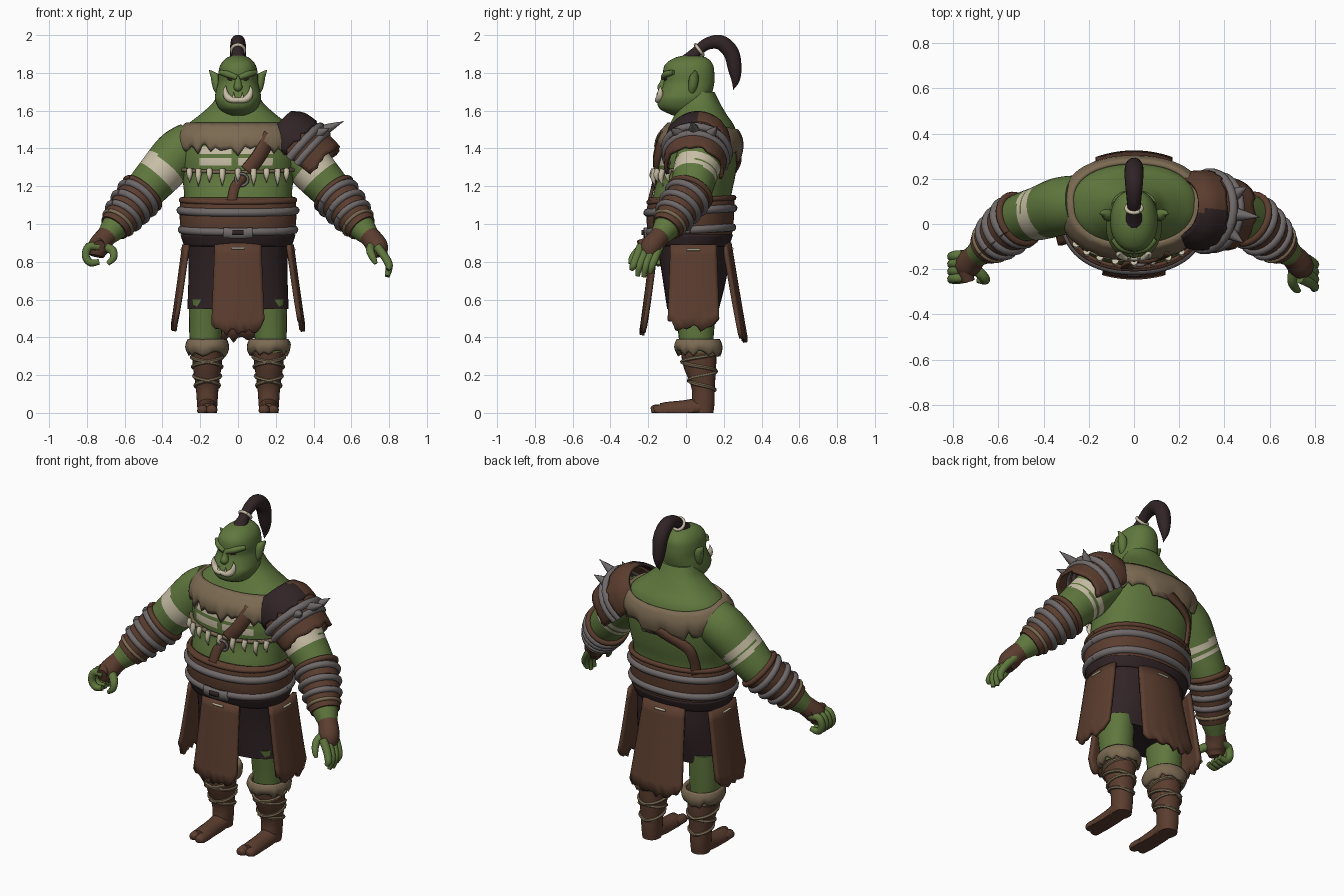
import bpy, bmesh, random
from math import sin, cos, pi, radians
from mathutils import Vector

random.seed(4)
if "Cube" in bpy.data.objects:
    bpy.data.objects.remove(bpy.data.objects["Cube"], do_unlink=True)
COLOURS = {"skin_green": (.115, .185, .047), "leather_brown": (.105, .047, .028), "dark_cloth": (.03, .017, .019),
           "fur_tan": (.2, .145, .085), "metal_grey": (.16, .14, .142), "bone": (.58, .52, .38)}
MATS = {}
for key, rgb in COLOURS.items():
    m = MATS[key] = bpy.data.materials.new(key)
    m.use_nodes = True
    m.diffuse_color = (*rgb, 1)
    m.node_tree.nodes["Principled BSDF"].inputs["Base Color"].default_value = (*rgb, 1)
GREEN, BROWN, DARK, FUR, METAL, BONE = COLOURS

def grid(name, rows, mat, closed=True, thick=0, rule=None):
    """Skin rows of points; solid ones get end caps, sheets get thickness."""
    bm = bmesh.new()
    vs = [[bm.verts.new(p) for p in row] for row in rows]
    n = len(vs[0])
    for r0, r1 in zip(vs, vs[1:]):
        for j in range(n if closed else n - 1):
            k = (j + 1) % n
            bm.faces.new((r0[j], r0[k], r1[k], r1[j]))
    if not thick:
        bm.faces.new(vs[0])
        bm.faces.new(vs[-1])
    bmesh.ops.recalc_face_normals(bm, faces=bm.faces[:])
    names = [mat]
    for f in bm.faces if rule else ():
        pick = rule(f.calc_center_median()) or mat
        if pick not in names:
            names.append(pick)
        f.material_index = names.index(pick)
    me = bpy.data.meshes.new(name)
    bm.to_mesh(me)
    bm.free()
    for k in names:
        me.materials.append(MATS[k])
    me.shade_smooth()
    me.set_sharp_from_angle(angle=radians(50))
    ob = bpy.data.objects.new(name, me)
    bpy.context.scene.collection.objects.link(ob)
    if thick:
        mod = ob.modifiers.new("thickness", 'SOLIDIFY')
        mod.thickness, mod.offset = thick, 0

def spline(keys, n):
    out = []
    for i in range(len(keys) - 1):
        four = [keys[max(0, min(len(keys) - 1, i + d))] for d in (-1, 0, 1, 2)]
        for t in (k / n for k in range(n)):
            out.append(tuple(.5 * (2*b + (c-a)*t + (2*a-5*b+4*c-d)*t*t + (3*b-a-3*c+d)*t**3)
                             for a, b, c, d in zip(*four)))
    return out + [tuple(keys[-1])]

def tube(name, keys, mat, n=5, seg=12, rule=None):
    """Round limb through (x, y, z, radius) keys, kept above the ground."""
    pts = spline(keys, n)
    ps = [Vector(p[:3]) for p in pts]
    side, rows = None, []
    for i, p in enumerate(ps):
        t = (ps[min(i + 1, len(ps) - 1)] - ps[max(i - 1, 0)]).normalized()
        side = (side - t * side.dot(t) if side else t.orthogonal()).normalized()
        up, r = t.cross(side), max(pts[i][3], .002)
        row = [p + r * (side * cos(2*pi*j/seg) + up * sin(2*pi*j/seg)) for j in range(seg)]
        rows.append([Vector((q.x, q.y, max(q.z, 0))) for q in row])
    grid(name, rows, mat, rule=rule)

def hoop(name, c, axis, big, small, mat):
    u = Vector(axis).orthogonal().normalized()
    v = Vector(axis).normalized().cross(u)
    ps = [Vector(c) + big * (u * cos(pi*k/12) + v * sin(pi*k/12)) for k in range(25)]
    tube(name, [(*p, small) for p in ps], mat, 1, 8)

def surface(keys, cx=0):
    """Oval sections (z, half width, front y, back y), low to high, as a function of angle and height."""
    fine = spline(keys, 10)
    def at(a, z, off=0):
        i = max([k for k in range(len(fine) - 1) if fine[k][0] <= z] or [0])
        lo, hi = fine[i], fine[i + 1]
        t = max(0, min(1, (z - lo[0]) / (hi[0] - lo[0])))
        rx, f, b = (lo[k] + (hi[k] - lo[k]) * t for k in (1, 2, 3))
        ex = lambda q: abs(q) ** .9 * (1 if q > 0 else -1)
        return Vector((cx + (rx + off) * ex(cos(a)), (f + b)/2 + ((b - f)/2 + off) * ex(sin(a)), z))
    at.low, at.high = fine[0][0], fine[-1][0]
    return at

def loft(name, surf, mat, steps=24, seg=40, rule=None):
    rows = [[surf(2*pi*j/seg, surf.low + (surf.high - surf.low) * i/steps) for j in range(seg)] for i in range(steps + 1)]
    grid(name, rows, mat, rule=rule)

def shell(name, surf, top, bottom, off, mat, jag=0, bulge=0, seg=64, thick=.015, back=0):
    """Band around a surface with an optional ragged hem, lowered at the back."""
    tear = [random.uniform(0, jag) for _ in range(seg)]
    rows = []
    for v in (i / 6 for i in range(7)):
        angles = [2*pi*j/seg for j in range(seg)]
        rows.append([surf(a, top + (bottom - tear[j] - top) * v - back * max(0, sin(a)), off + bulge * sin(pi*v))
                     for j, a in enumerate(angles)])
    grid(name, rows, mat, thick=thick)

def ribbon(name, surf, keys, width, off, mat):
    """Strap lying on a surface through (degrees, z) keys."""
    path = [(radians(a), z) for a, z in spline(keys, 6)]
    ps = [surf(a, z, off) for a, z in path]
    rows = []
    for i, p in enumerate(ps):
        t = ps[min(i + 1, len(ps) - 1)] - ps[max(i - 1, 0)]
        s = t.cross(Vector((cos(path[i][0]), sin(path[i][0]), 0))).normalized() * width / 2
        rows.append([p - s, p, p + s])
    grid(name, rows, mat, closed=False, thick=.018)

def panel(name, top, bottom, out, w0, w1, bulge):
    """Hanging leather flap with a torn hem and a bone tie."""
    top, bottom, out = Vector(top), Vector(bottom), Vector(out)
    side, us = Vector((-out.y, out.x, 0)), [j/7 - 1 for j in range(15)]
    tear = [random.uniform(-.02, .02) for _ in us]
    rows = []
    for v in (i / 8 for i in range(9)):
        rows.append([top.lerp(bottom, v) + side * u * (w0 + (w1 - w0) * v) / 2 - out * bulge * u * u
                     + Vector((0, 0, (tear[j] + .05 * u**6) * v**3)) for j, u in enumerate(us)])
    grid(name, rows, BROWN, closed=False, thick=.022)
    tie = top.lerp(bottom, .06) + out * .012
    tube(name + "_tie", [(*(tie - side * .035), .006), (*(tie + side * .035), .006)], BONE, 2, 8)

# Torso with painted chest stripes
body = surface([(.86, .25, -.14, .19), (.95, .28, -.18, .225), (1.05, .29, -.19, .235), (1.15, .285, -.175, .24),
                (1.25, .295, -.15, .26), (1.35, .305, -.15, .272), (1.45, .3, -.13, .272), (1.52, .272, -.09, .255),
                (1.58, .2, -.06, .215), (1.64, .135, -.03, .18), (1.7, .1, 0, .15)])
def chest_paint(c):
    if c.y < 0 and 1.315 < c.z < 1.405 and not 1.35 < c.z < 1.37 and .02 < abs(c.x + .01) < .2:
        return BONE
loft("torso", body, GREEN, 84, 72, chest_paint)
shell("fur_collar", body, 1.53, 1.425, .004, FUR, .065, .016, 72, .022, .035)

# Waist wrap, hoops, belt and buckle
shell("waist_wrap", body, 1.14, .9, .012, BROWN)
for part, z, r, mat in (("rim", 1.127, .014, BROWN), ("upper_hoop", 1.072, .022, METAL), ("lower_hoop", .97, .022, METAL)):
    loop = [body(pi*k/30, z + .012 * sin(pi*k/30), .014) for k in range(61)]
    tube("waist_" + part, [(*p, r) for p in loop], mat, 1, 10)
shell("dark_belt", body, .945, .885, .018, DARK)
ribbon("buckle", body, [(-102, .955), (-90, .95), (-78, .955)], .055, .035, METAL)
ribbon("buckle_bar", body, [(-94, .955), (-86, .955)], .025, .045, DARK)

# Straps, necklace of teeth and chest ring
ribbon("front_strap", body, [(-95, 1.12), (-92, 1.2), (-85, 1.26)], .05, .012, BROWN)
ribbon("chest_strap", body, [(-83, 1.28), (-72, 1.36), (-60, 1.47)], .075, .014, BROWN)
ribbon("back_strap", body, [(60, 1.44), (90, 1.37), (122, 1.29), (130, 1.21), (132, 1.12)], .055, .012, BROWN)
ribbon("necklace_cord", body, [(-165, 1.29), (-125, 1.28), (-90, 1.275), (-55, 1.28), (-15, 1.29)], .018, .01, FUR)
for i in range(-4, 5):
    p, drop = body(radians(-90 + 13 * i), 1.29, .018), .07 + .02 * (i % 2)
    tube("necklace_tooth", [(*p, .016), (p.x, p.y - .012, p.z - drop/2, .014), (p.x, p.y, p.z - drop, 0)], BONE, 3, 8)
hoop("chest_ring", (.02, -.175, 1.235), (0, 1, .2), .032, .008, METAL)

# Shorts and hanging flaps
loft("shorts", surface([(.55, .268, -.1, .175), (.75, .262, -.13, .22), (.93, .268, -.16, .22)]), DARK, 12)
panel("front_flap", (0, -.175, .9), (0, -.235, .43), (0, -1, 0), .24, .28, .02)
panel("back_flap", (0, .23, .9), (0, .315, .39), (0, 1, 0), .27, .34, .03)

for s in (1, -1):
    panel("side_flap", (s * .285, .04, .89), (s * .345, .04, .45), (s, 0, 0), .24, .27, .02)
    # Legs, boots and feet
    x = s * .163
    loft("leg", surface([(.32, .08, -.03, .14), (.45, .087, -.045, .15), (.6, .088, -.07, .16)], s * .172), GREEN, 8, 24)
    calf = surface([(0, .05, .04, .145), (.06, .055, .03, .152), (.13, .06, .03, .152),
                    (.25, .076, -.015, .16), (.35, .084, -.03, .16)], x)
    loft("boot", calf, BROWN, 12, 24)
    shell("boot_fur", calf, .385, .34, .01, FUR, .04, .012, 28, .022)
    for turn in (1, -1):
        lace = [calf(pi/2 + turn * pi*k/8, .12 + k / 160, .002) for k in range(33)]
        tube("boot_lace", [(*p, .01) for p in lace], FUR, 1, 6)
    tube("foot", [(x, .13, .035, .035), (x, .08, .03, .052), (x, 0, .018, .05), (x, -.1, .006, .052),
                  (x, -.14, .006, .045)], BROWN, 5, 16)
    for d, r, end in ((-.024, .03, -.165), (.024, .029, -.15)):
        tube("toe", [(x + s*d, -.09, .014, r), (x + s*d, end, .014, r), (x + s*d, end - .02, .012, .016)], BROWN, 3, 10)

# Arms with painted bands, bracers and gloves
ARM = [(.24, .09, 1.42, .125), (.32, .08, 1.37, .128), (.41, .05, 1.27, .12), (.5, .025, 1.17, .107),
       (.57, -.03, 1.09, .096), (.64, -.09, 1.0, .078), (.7, -.14, .93, .052)]
def arm_paint(c):
    d = (Vector((abs(c.x), c.y, c.z)) - Vector((.41, .05, 1.27))).dot(Vector((.67, -.2, -.71)))
    if -.04 < d < .04 and (c.y < .05 or not 0 < d < .014):
        return BONE
for s in (1, -1):
    path = [(s * x, y, z, r) for x, y, z, r in spline(ARM, 12)]
    tube("arm", path, GREEN, 1, 28, arm_paint)
    tube("bracer", [(*p[:3], p[3] + .01) for p in path[36:64]], BROWN, 1, 24)
    for i, small, mat in ((37, .016, BROWN), (41, .02, METAL), (48, .02, METAL), (54, .018, METAL), (59, .011, FUR)):
        axis = Vector(path[i + 1][:3]) - Vector(path[i - 1][:3])
        hoop("bracer_ring", path[i][:3], axis, path[i][3] + .008, small, mat)
    tube("glove", [(s * .66, -.11, .97, .055), (s * .71, -.15, .92, .055), (s * .738, -.185, .875, .058),
                   (s * .75, -.195, .83, .04)], BROWN, 5, 16)

# Right fist and open left hand
tube("knuckle_guard", [(-.735, -.125, .895, .03), (-.745, -.18, .9, .036), (-.735, -.25, .885, .03)], BROWN, 4, 12)
for i, end in enumerate((.74, .72, .725, .76)):
    y = -.135 - .033 * i
    tube("right_finger", [(-.735, y, .88, .022), (-.79, y - .005, .88, .022), (-.806, y - .01, .83, .021),
                          (-.78, y - .012, .795, .02), (-.735, y - .01, .8, .015)], GREEN, 4, 10)
    tube("left_finger", [(.735, y - .005, .88, .024), (.775, y - .025, .83, .022), (.8, y - .045, .78, .02),
                         (.79, y - .055, end, .012)], GREEN, 4, 10)
tube("right_thumb", [(-.71, -.19, .88, .025), (-.665, -.235, .86, .023), (-.66, -.25, .82, .019), (-.69, -.25, .79, .012)], GREEN)
tube("left_thumb", [(.71, -.19, .89, .025), (.7, -.25, .86, .022), (.715, -.285, .82, .018), (.73, -.295, .79, .01)], GREEN)

# Left shoulder guard around the arm axis
AX = Vector((.75, -.1, -.65)).normalized()
SIDE = (Vector((0, 1, 0)) - AX * AX.y).normalized()
def guard_point(t, deg, r):
    up = AX.cross(SIDE)
    return Vector((.3, .06, 1.41)) + AX * t + r * (up * cos(radians(deg)) + SIDE * sin(radians(deg)))
AX_UP = 180 if AX.cross(SIDE).z < 0 else 0
def guard(name, keys, jag, rule=None):
    tear = [random.uniform(0, jag) for _ in range(25)]
    rows = [[guard_point(t + tear[j] * i / 9, AX_UP + 9.3 * (j - 12), r) for j in range(25)]
            for i, (t, r) in enumerate(spline(keys, 4))]
    grid(name, rows, BROWN, closed=False, thick=.018, rule=rule)
guard("shoulder_guard", [(-.05, .158), (.04, .162), (.165, .15)], .025)
guard("shoulder_fur", [(-.13, .125), (-.08, .16), (-.01, .17)], .04, lambda c: DARK if c.y < .06 else None)
for t, r, small in ((.035, .17, .022), (.085, .162, .02)):
    arc = [guard_point(t, AX_UP + 14 * k, r) for k in range(-8, 9)]
    tube("shoulder_roll", [(*p, small) for p in arc], METAL, 1, 10)
for deg, t, reach in ((-35, .09, .235), (-4, .11, .27), (28, .07, .24)):
    p, q = guard_point(.06, AX_UP + deg, .165), guard_point(t, AX_UP + deg, reach)
    tube("shoulder_spike", [(*p, .03), (*p.lerp(q, .5), .017), (*q, 0)], METAL, 3, 8)

# Head, face and ears
loft("head", surface([(1.575, .06, -.07, .1), (1.61, .1, -.14, .12), (1.66, .122, -.152, .13), (1.7, .118, -.135, .14),
                      (1.75, .106, -.118, .15), (1.8, .104, -.122, .15), (1.845, .092, -.11, .142),
                      (1.88, .06, -.06, .11), (1.895, .02, 0, .05)]), GREEN, 30, 36)
tube("nose", [(0, -.112, 1.78, .014), (0, -.122, 1.745, .018), (0, -.128, 1.722, .024), (0, -.12, 1.708, .012)], GREEN)
for s in (1, -1):
    tube("brow", [(s * .095, -.066, 1.803, .012), (s * .055, -.104, 1.793, .018), (s * .005, -.12, 1.775, .014)], GREEN)
    tube("eye", [(s * .056, -.102, 1.77, .005), (s * .044, -.108, 1.767, .007), (s * .03, -.112, 1.764, .005)], DARK)
    tube("ear", [(s * .1, .025, 1.685, .012), (s * .11, .035, 1.725, .024), (s * .118, .042, 1.77, .026),
                 (s * .135, .048, 1.795, .015), (s * .152, .045, 1.815, .002)], GREEN)
    tube("lower_teeth", [(0, -.15, 1.655, .014), (s * .035, -.147, 1.658, .017), (s * .058, -.138, 1.675, .018),
                         (s * .068, -.136, 1.705, .012), (s * .064, -.136, 1.735, 0)], BONE)
    tube("small_tooth", [(s * .022, -.15, 1.66, .012), (s * .024, -.152, 1.695, 0)], BONE, 2, 8)

# Topknot with bone tie
tube("topknot", [(0, .015, 1.86, .048), (0, .055, 1.91, .03), (0, .115, 1.955, .033), (0, .185, 1.96, .04),
                 (0, .24, 1.905, .042), (0, .258, 1.82, .036), (0, .262, 1.76, .022), (0, .25, 1.71, 0)], DARK, 6, 14)
hoop("topknot_tie", (0, .07, 1.922), (0, .8, .6), .034, .009, BONE)
